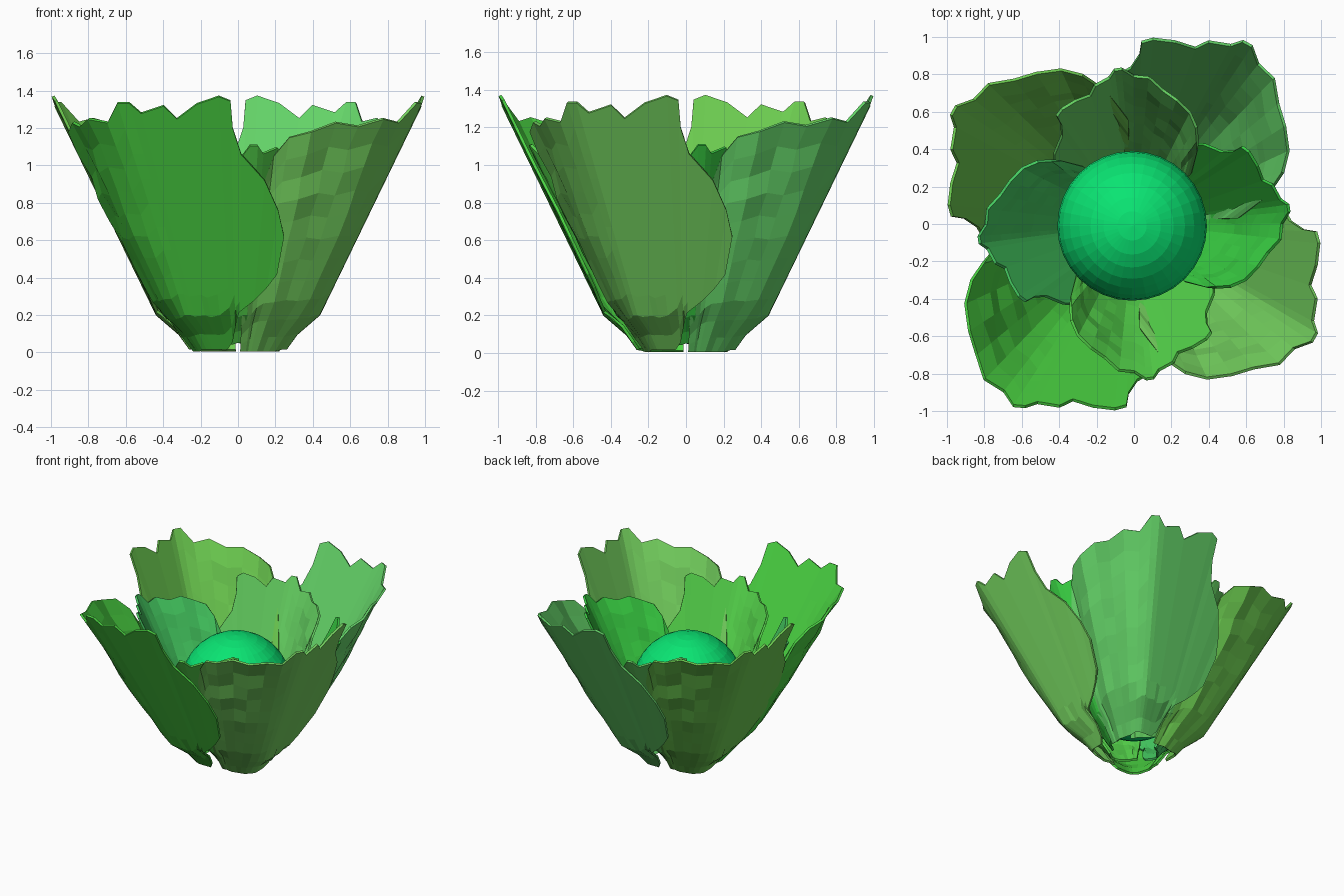
import bpy, bmesh, math, random

if "Cube" in bpy.data.objects:
    bpy.data.objects.remove(bpy.data.objects["Cube"])

# Leaf columns, edge to edge: plan x, plan y (at full spread), lowest z, highest z
COLUMNS = [
    (.38, -.95, .42, .62), (.30, -.95, .35, .76), (.18, -.96, .28, .92),
    (.02, -.965, .22, 1.06), (-.03, -.965, .18, 1.20), (-.04, -.965, .14, 1.345),
    (-.10, -.97, .06, 1.37), (-.22, -.975, .02, 1.33), (-.34, -.98, .02, 1.25),
    (-.40, -.98, .02, 1.32), (-.53, -.98, .02, 1.28), (-.58, -.975, .02, 1.335),
    (-.63, -.95, .02, 1.335), (-.70, -.90, .02, 1.23), (-.78, -.81, .01, 1.25),
    (-.82, -.68, .01, 1.21), (-.85, -.55, .01, 1.23), (-.89, -.42, .01, 1.18),
    (-.87, -.30, .01, 1.15), (-.85, -.22, .01, 1.05), (-.86, -.17, .01, .92),
    (-.86, -.05, .01, .60),
]
# Spread of the leaf by height: flat panel, and the bulging wrapped side
PANEL = [(0, .23), (.02, .26), (.17, .37), (.2, .44), (1.37, 1.02), (1.4, 1.03)]
WRAP = [(0, .23), (.02, .26), (.17, .37), (.2, .44), (.55, .64), (.9, .82), (1.3, 1.0), (1.4, 1.04)]
ROWS = 11


def spread(profile, z):
    for (z0, k0), (z1, k1) in zip(profile, profile[1:]):
        if z <= z1:
            return k0 + (k1 - k0) * (z - z0) / (z1 - z0)
    return profile[-1][1]


def material(name, color):
    mat = bpy.data.materials.new(name)
    mat.diffuse_color = (*color, 1)
    mat.use_nodes = True
    mat.node_tree.nodes["Principled BSDF"].inputs["Base Color"].default_value = mat.diffuse_color
    return mat


def leaf(name, turn, width, height, lift, flare, color):
    rng = random.Random(4)
    a = math.radians(turn)
    bm = bmesh.new()
    grid = []
    for i, (x, y, low, high) in enumerate(COLUMNS):
        side = min(1, max(0, (i - 11) / 4))
        col = []
        for r in range(ROWS + 1):
            z = low + (high - low) * (r / ROWS) ** 1.15
            k = (1 - side) * spread(PANEL, z) + side * spread(WRAP, z) * flare
            # crumple the wrapped side inward, keep the rim clean
            if 0 < r < ROWS:
                k *= 1 - rng.random() * .03 * side
            px, py = x * k * width, y * k * width
            col.append(bm.verts.new((px * math.cos(a) - py * math.sin(a),
                                     px * math.sin(a) + py * math.cos(a),
                                     z * height + lift)))
        grid.append(col)
    for c, d in zip(grid, grid[1:]):
        for r in range(ROWS):
            bm.faces.new((c[r], c[r + 1], d[r + 1], d[r]))
    bmesh.ops.recalc_face_normals(bm, faces=bm.faces[:])
    mesh = bpy.data.meshes.new(name)
    bm.to_mesh(mesh)
    bm.free()
    mesh.materials.append(material(name + "_green", color))
    ob = bpy.data.objects.new(name, mesh)
    bpy.context.collection.objects.link(ob)
    mod = ob.modifiers.new("thickness", 'SOLIDIFY')
    mod.thickness = .016
    mod.offset = 0


# Outer and inner rings of four leaves; the front leaf wraps over its neighbour
outer = [(.07, .66, .055), (.17, .62, .11), (.13, .66, .14), (.15, .60, .08)]
inner = [(.09, .66, .07), (.04, .62, .055), (.13, .64, .12), (.06, .60, .12)]
for n, side in enumerate(("front", "right", "back", "left")):
    leaf("outer_leaf_" + side, 90 * n, 1, 1, 0, 1.07 if n == 0 else .98, outer[n])
    leaf("inner_leaf_" + side, 90 * n + 38, .73, .80, .04, .98, inner[n])

# Round heart in the middle
bpy.ops.mesh.primitive_uv_sphere_add(segments=32, ring_count=16, radius=.4,
                                     location=(-.01, -.01, .58))
heart = bpy.context.object
heart.name = "heart"
heart.data.materials.append(material("heart_green", (.003, .78, .17)))
